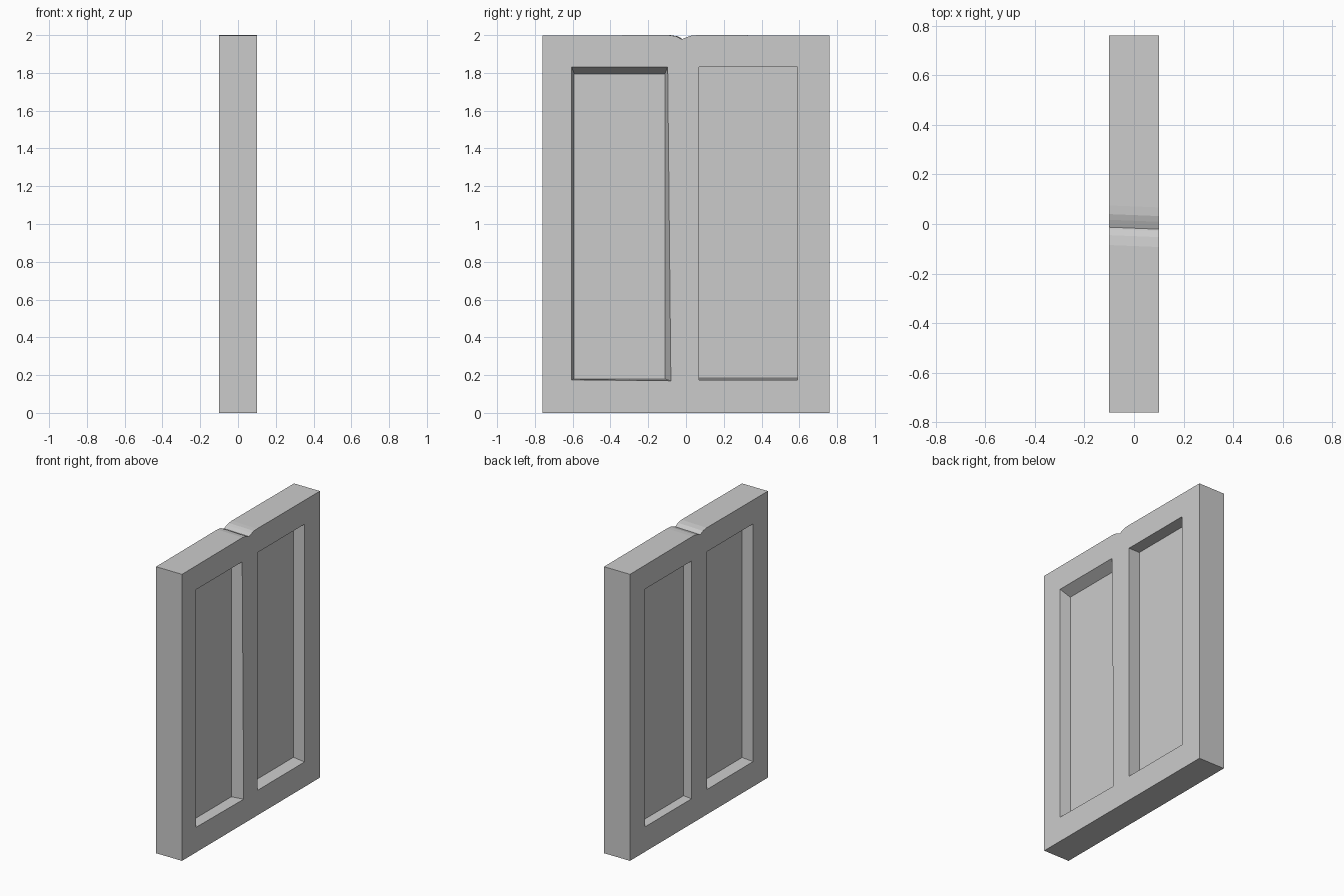
import bpy, bmesh

if "Cube" in bpy.data.objects:
    bpy.data.objects.remove(bpy.data.objects["Cube"])

def make_object(name, bm):
    bmesh.ops.recalc_face_normals(bm, faces=bm.faces)
    mesh = bpy.data.meshes.new(name)
    bm.to_mesh(mesh)
    bm.free()
    obj = bpy.data.objects.new(name, mesh)
    bpy.context.collection.objects.link(obj)
    return obj

def loft(name, ring_a, ring_b):
    """Closed solid between two matching rings."""
    bm = bmesh.new()
    a = [bm.verts.new(p) for p in ring_a]
    b = [bm.verts.new(p) for p in ring_b]
    bm.faces.new(a)
    bm.faces.new(b[::-1])
    n = len(a)
    for i in range(n):
        bm.faces.new((a[i], a[(i + 1) % n], b[(i + 1) % n], b[i]))
    return make_object(name, bm)

# Slab with a small worn notch across its top edge, slightly skewed
notch = [(0.07, 2.0), (0.035, 1.998), (0.012, 1.991), (-0.018, 1.979),
         (-0.026, 1.981), (-0.05, 1.994), (-0.09, 2.0)]

def slab_ring(x, shift):
    pts = [(-0.76, 0), (0.76, 0), (0.76, 1.998)]
    pts += [(y + shift, z) for y, z in notch] + [(-0.76, 1.998)]
    return [(x, y, z) for y, z in pts]

panel = loft("door_panel", slab_ring(-0.1, 0.005), slab_ring(0.1, -0.003))

# Recesses: side, depth, rim corners and floor corners as (y, z)
def rect(y0, y1, z0, z1):
    return [(y0, z0), (y1, z0), (y1, z1), (y0, z1)]

recesses = [
    (1, 0.073, [(-0.605, 0.175), (-0.08, 0.17), (-0.097, 1.832), (-0.605, 1.832)],
     rect(-0.592, -0.112, 0.18, 1.795)),
    (1, 0.085, rect(0.07, 0.59, 0.174, 1.832), rect(0.07, 0.59, 0.184, 1.832)),
    (-1, 0.06, rect(0.083, 0.595, 0.174, 1.832), rect(0.083, 0.595, 0.18, 1.832)),
    (-1, 0.085, rect(-0.597, -0.09, 0.174, 1.832), rect(-0.597, -0.09, 0.18, 1.832)),
]
for side, depth, rim, floor in recesses:
    over = 0.02
    k = over / depth
    outer = [(side * (0.1 + over), r[0] + (r[0] - f[0]) * k, r[1] + (r[1] - f[1]) * k)
             for r, f in zip(rim, floor)]
    inner = [(side * (0.1 - depth), y, z) for y, z in floor]
    cutter = loft("recess_cutter", outer, inner)
    cutter.hide_render = True
    cutter.hide_set(True)
    cut = panel.modifiers.new("recess", 'BOOLEAN')
    cut.operation = 'DIFFERENCE'
    cut.solver = 'EXACT'
    cut.object = cutter
